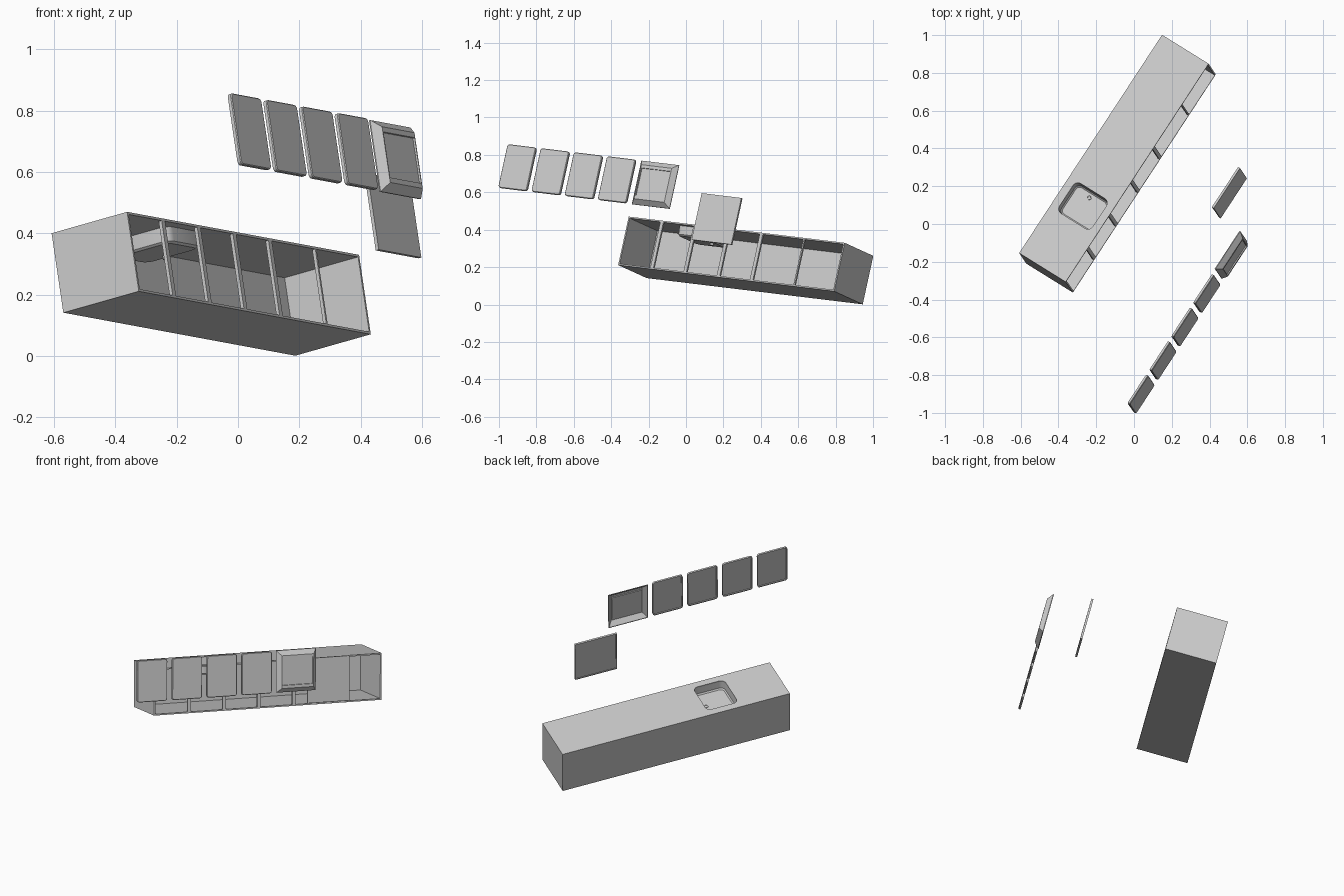
import bpy, bmesh, math
from mathutils import Vector, Matrix

if "Cube" in bpy.data.objects:
    bpy.data.objects.remove(bpy.data.objects["Cube"])

# The whole unit is tilted: local x = length, y = depth (front at 0), z = height
ax = Vector((0.545, 0.832, -0.101)).normalized()
ay = Vector((-0.822, 0.520, -0.235))
ay = (ay - ax * ay.dot(ax)).normalized()
az = ax.cross(ay)
TILT = Matrix((ax, ay, az)).transposed().to_4x4()
TILT.translation = (-0.3235, -0.363, 0.211)

L, D, H, T = 1.388, 0.298, 0.268, 0.008


def finish(name, bm, smooth=False):
    bmesh.ops.recalc_face_normals(bm, faces=bm.faces)
    me = bpy.data.meshes.new(name)
    bm.to_mesh(me)
    bm.free()
    ob = bpy.data.objects.new(name, me)
    bpy.context.collection.objects.link(ob)
    ob.matrix_world = TILT
    if smooth:
        bpy.ops.object.select_all(action='DESELECT')
        ob.select_set(True)
        bpy.context.view_layer.objects.active = ob
        bpy.ops.object.shade_smooth_by_angle(angle=math.radians(30))
    return ob


def box(name, lo, hi):
    lo, hi = Vector(lo), Vector(hi)
    bm = bmesh.new()
    bmesh.ops.create_cube(bm, size=1)
    for v in bm.verts:
        v.co = Vector([(lo[i] + hi[i]) / 2 + v.co[i] * (hi[i] - lo[i]) for i in range(3)])
    return finish(name, bm)


def outline(cx, cy, w, h, r, n=5):
    """Rounded rectangle, or a plain one when r is 0."""
    if r == 0:
        return [(cx + sx * w / 2, cy + sy * h / 2) for sx, sy in ((1, 1), (-1, 1), (-1, -1), (1, -1))]
    pts = []
    for k, (sx, sy) in enumerate(((1, 1), (-1, 1), (-1, -1), (1, -1))):
        for i in range(n + 1):
            a = math.pi / 2 * (k + i / n)
            pts.append((cx + sx * (w / 2 - r) + r * math.cos(a),
                        cy + sy * (h / 2 - r) + r * math.sin(a)))
    return pts


def loft(name, cx, cy, sections, front=True, smooth=False):
    """Bridge sections (width, height, radius, depth) and cap both ends."""
    bm = bmesh.new()
    rings = []
    for w, h, r, d in sections:
        rings.append([bm.verts.new((a, d, b) if front else (a, b, d))
                      for a, b in outline(cx, cy, w, h, r)])
    for p, q in zip(rings, rings[1:]):
        for i in range(len(p)):
            j = (i + 1) % len(p)
            bm.faces.new((p[i], p[j], q[j], q[i]))
    bm.faces.new(rings[0])
    bm.faces.new(rings[-1])
    return finish(name, bm, smooth)


# Cabinet carcass, open at the front
box("cabinet_floor", (0, 0, 0), (L, D, T))
box("cabinet_back", (0, D - T, T), (L, D, H - T))
box("cabinet_left_end", (0, 0, T), (T, D - T, H - T))
box("cabinet_right_end", (L - T, 0, T), (L, D - T, H - T))

# Front posts between the openings
for i, (x, w) in enumerate(((0.215, .02), (0.428, .02), (0.641, .02), (0.854, .02), (1.128, .008))):
    box(f"front_post_{i + 1}", (x - w / 2, 0, T), (x + w / 2, 0.012, H - T))

# Countertop with a rounded sink opening
SX, SY, SW, SH = 0.392, 0.148, 0.190, 0.213
bm = bmesh.new()
edges = []
for pts in (outline(L / 2, D / 2, L, D, 0), outline(SX, SY, SW, SH, 0.03)):
    vs = [bm.verts.new((a, b, H)) for a, b in pts]
    edges += [bm.edges.new((vs[i], vs[(i + 1) % len(vs)])) for i in range(len(vs))]
bmesh.ops.triangle_fill(bm, edges=edges, use_beauty=True, use_dissolve=False)
ext = bmesh.ops.extrude_face_region(bm, geom=bm.faces[:], use_keep_orig=True)
bmesh.ops.translate(bm, vec=(0, 0, -T), verts=[g for g in ext["geom"] if isinstance(g, bmesh.types.BMVert)])
finish("countertop", bm)

# Sink basin hanging below the countertop
loft("sink_basin", SX, SY, [
    (SW - .022, SH - .022, .022, H - .056),
    (SW - .008, SH - .008, .028, H - .048),
    (SW, SH, .03, H - T),
    (SW + .01, SH + .01, .033, H - T),
    (SW + .004, SH + .004, .033, H - .055),
    (SW - .01, SH - .01, .03, H - .062)], front=False, smooth=True)

# Drain ring and outlet
loft("sink_drain", 0.454, 0.158, [
    (.016, .016, .008, H - .056), (.018, .018, .009, H - .053), (.026, .026, .013, H - .053),
    (.026, .026, .013, H - .060), (.020, .020, .010, H - .062), (.020, .020, .010, H - .074)],
    front=False, smooth=True)

# Four loose rounded doors in front of and above the cabinet
YF, YB = -0.703, -0.689
for i in range(4):
    w, h, r = 0.183, 0.240, 0.014
    loft(f"door_{i + 1}", -0.303 + i * 0.213, 0.338, [
        (w - .006, h - .006, r - .003, YF), (w, h, r, YF + .003), (w, h, r, YB),
        (w - .014, h - .014, r - .006, YB), (w - .016, h - .016, r - .006, YB - .004)], smooth=True)

# Window front with sloping frame, hollow behind
loft("window_front", 0.579, 0.338, [
    (.184, .152, 0, -.711), (.186, .154, 0, -.717), (.194, .188, 0, -.717),
    (.242, .241, 0, -.690), (.242, .241, 0, -.686), (.234, .233, 0, -.686),
    (.188, .182, 0, -.712), (.184, .152, 0, -.712), (.184, .152, 0, -.707)])

# Large plain square door
loft("square_door", 0.867, 0.231, [
    (.255, .257, 0, -.477), (.255, .257, 0, -.465),
    (.241, .243, 0, -.465), (.241, .243, 0, -.468)])
